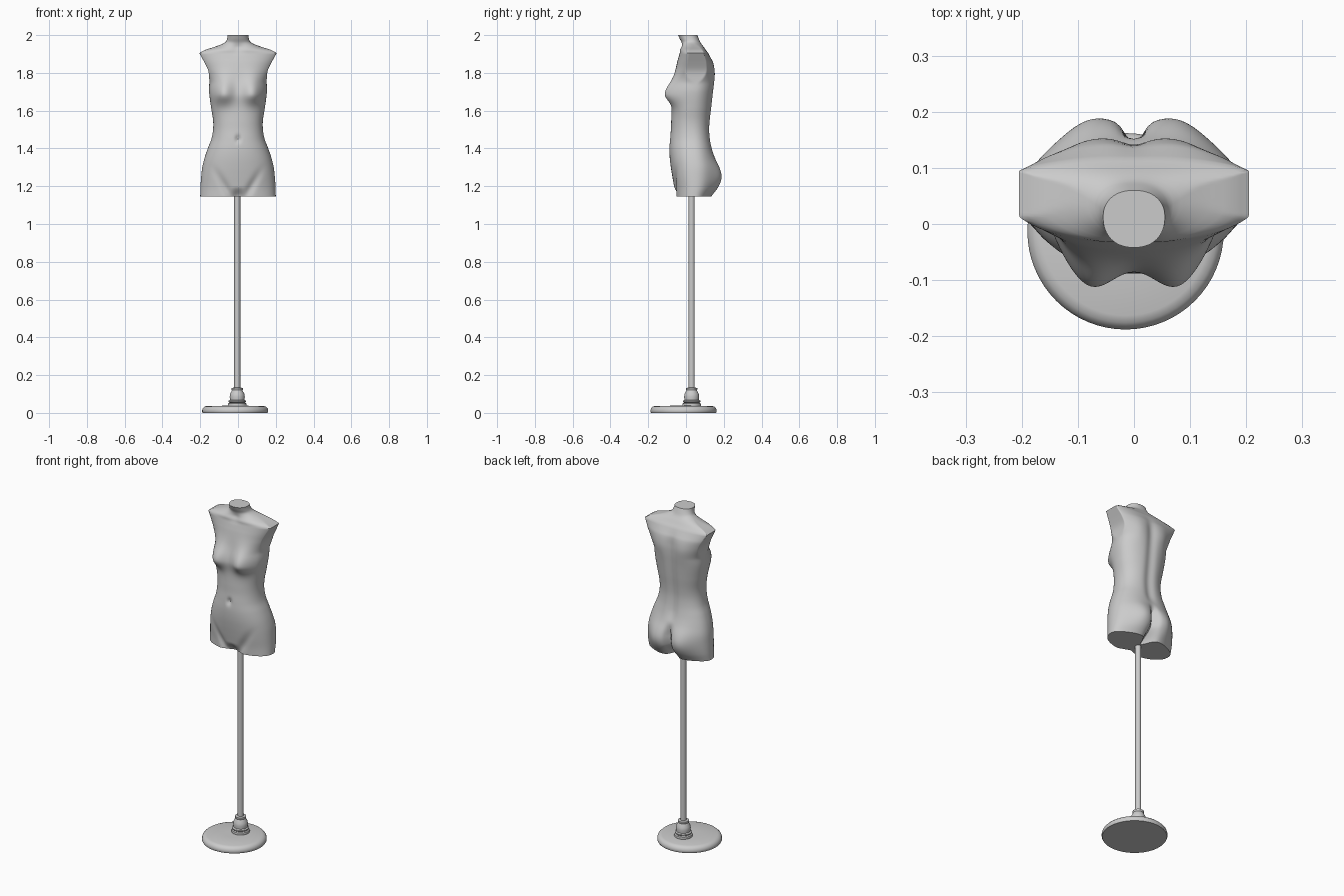
import bpy, bmesh, math
from math import sin, cos, pi, exp

if "Cube" in bpy.data.objects:
    bpy.data.objects.remove(bpy.data.objects["Cube"])

def finish(name, bm, angle=40):
    bmesh.ops.recalc_face_normals(bm, faces=bm.faces)
    mesh = bpy.data.meshes.new(name)
    bm.to_mesh(mesh)
    bm.free()
    ob = bpy.data.objects.new(name, mesh)
    bpy.context.collection.objects.link(ob)
    bpy.ops.object.select_all(action='DESELECT')
    ob.select_set(True)
    bpy.context.view_layer.objects.active = ob
    bpy.ops.object.shade_smooth_by_angle(angle=math.radians(angle))
    return ob

def loft(name, rings, angle=40):
    bm = bmesh.new()
    loops = [[bm.verts.new(p) for p in r] for r in rings]
    n = len(loops[0])
    for a, b in zip(loops, loops[1:]):
        for i in range(n):
            j = (i + 1) % n
            bm.faces.new((a[i], a[j], b[j], b[i]))
    bm.faces.new(loops[0][::-1])
    bm.faces.new(loops[-1])
    return finish(name, bm, angle)

def lathe(name, profile, cx, cy, n=64):
    return loft(name, [[(cx + r * cos(2 * pi * i / n), cy + r * sin(2 * pi * i / n), z)
                        for i in range(n)] for r, z in profile])

# stand: round foot, turned collar, pole
lathe("base_disc", [(.172, 0), (.175, .006), (.175, .014), (.172, .024), (.163, .033),
                    (.15, .037), (.05, .038)], -.015, -.013)
lathe("pole_collar", [(.048, .036), (.05, .042), (.048, .05), (.04, .053), (.046, .058),
                      (.046, .064), (.038, .068), (.04, .085), (.038, .1), (.03, .115),
                      (.028, .12), (.03, .124), (.03, .132), (.017, .134)], -.004, .03, 40)
lathe("pole", [(.016, .12), (.016, 1.2)], -.004, .03, 32)

# torso stations: z, half width, front y, back y, y of widest point
ST = [(1.145, .20, -.058, .125, .045), (1.19, .199, -.062, .145, .05),
      (1.25, .195, -.072, .158, .05), (1.3, .189, -.08, .158, .05),
      (1.35, .177, -.086, .148, .045), (1.4, .16, -.088, .138, .04),
      (1.45, .141, -.085, .13, .035), (1.5, .132, -.08, .127, .03),
      (1.55, .132, -.078, .13, .03), (1.62, .143, -.074, .138, .035),
      (1.7, .153, -.066, .146, .045), (1.76, .152, -.06, .151, .055),
      (1.81, .157, -.055, .151, .06), (1.86, .18, -.046, .142, .065),
      (1.905, .205, -.034, .118, .068), (1.92, .178, -.034, .106, .066),
      (1.94, .118, -.026, .092, .06), (1.96, .07, -.024, .077, .035),
      (1.98, .058, -.033, .068, .02), (2.0, .055, -.042, .06, .012)]

def slope(k, c):
    a, b = max(k - 1, 0), min(k + 1, len(ST) - 1)
    return (ST[b][c] - ST[a][c]) / (ST[b][0] - ST[a][0])

def station(z):
    k = max(i for i in range(len(ST) - 1) if ST[i][0] <= z + 1e-9)
    h = ST[k + 1][0] - ST[k][0]
    t = (z - ST[k][0]) / h
    if ST[k][0] in (1.86, 1.905):          # crisp shoulder tip
        return [ST[k][c] * (1 - t) + ST[k + 1][c] * t for c in range(1, 5)]
    return [(2*t**3 - 3*t*t + 1) * ST[k][c] + (t**3 - 2*t*t + t) * h * slope(k, c)
            + (3*t*t - 2*t**3) * ST[k + 1][c] + (t**3 - t*t) * h * slope(k + 1, c)
            for c in range(1, 5)]

def g(d, s):
    return exp(-.5 * (d / s) ** 2)

def ramp(z, a, b):
    t = min(max((z - a) / (b - a), 0), 1)
    return t * t * (3 - 2 * t)

def pair(x, c, s):
    return g(x - c, s) + g(x + c, s)

def ring(z, n=128):
    w, f, b, cy = station(z)
    # flat arm cuts at the shoulders
    clip = 1 + .14 * ramp(z, 1.74, 1.82) * (1 - ramp(z, 1.91, 1.95))
    pts = []
    for i in range(n):
        a = 2 * pi * i / n
        c, s = cos(a), sin(a)
        x = math.copysign(min(w, clip * w * abs(c) ** .9), c)
        y = cy + (b - cy if s > 0 else cy - f) * math.copysign(abs(s) ** .9, s)
        k = ramp(abs(s), 0, .4)
        if s < 0:
            # breasts, navel, groin hollows, inner thigh gap, collar hollow
            y -= k * .056 * pair(x, .08, .042) * g(z - 1.69, .038 if z < 1.69 else .058)
            y += k * .014 * g(x, .009) * g(z - 1.45, .013)
            y += k * .012 * pair(x, .04 + (z - 1.145) * .55, .016) * (1 - ramp(z, 1.18, 1.33))
            y += .03 * g(x, .02) * (1 - ramp(z, 1.145, 1.2))
            y += .008 * g(x, .02) * g(z - 1.93, .015)
        else:
            # buttocks with cleft, spine groove, shoulder blades
            y += k * .035 * pair(x, .075, .048) * g(z - 1.24, .065)
            y -= .035 * g(x, .014) * (1 - ramp(z, 1.27, 1.36))
            y -= .045 * g(x, .022) * (1 - ramp(z, 1.145, 1.22))
            y -= .011 * g(x, .02) * ramp(z, 1.33, 1.42) * (1 - ramp(z, 1.8, 1.92))
            y += k * .006 * pair(x, .08, .03) * g(z - 1.79, .05)
        pts.append((x, y, z))
    return pts

zs = []
for p, q in zip(ST, ST[1:]):
    m = max(2, round((q[0] - p[0]) / .008))
    zs += [p[0] + (q[0] - p[0]) * i / m for i in range(m)]
loft("torso", [ring(z) for z in zs + [2.0]], 50)
